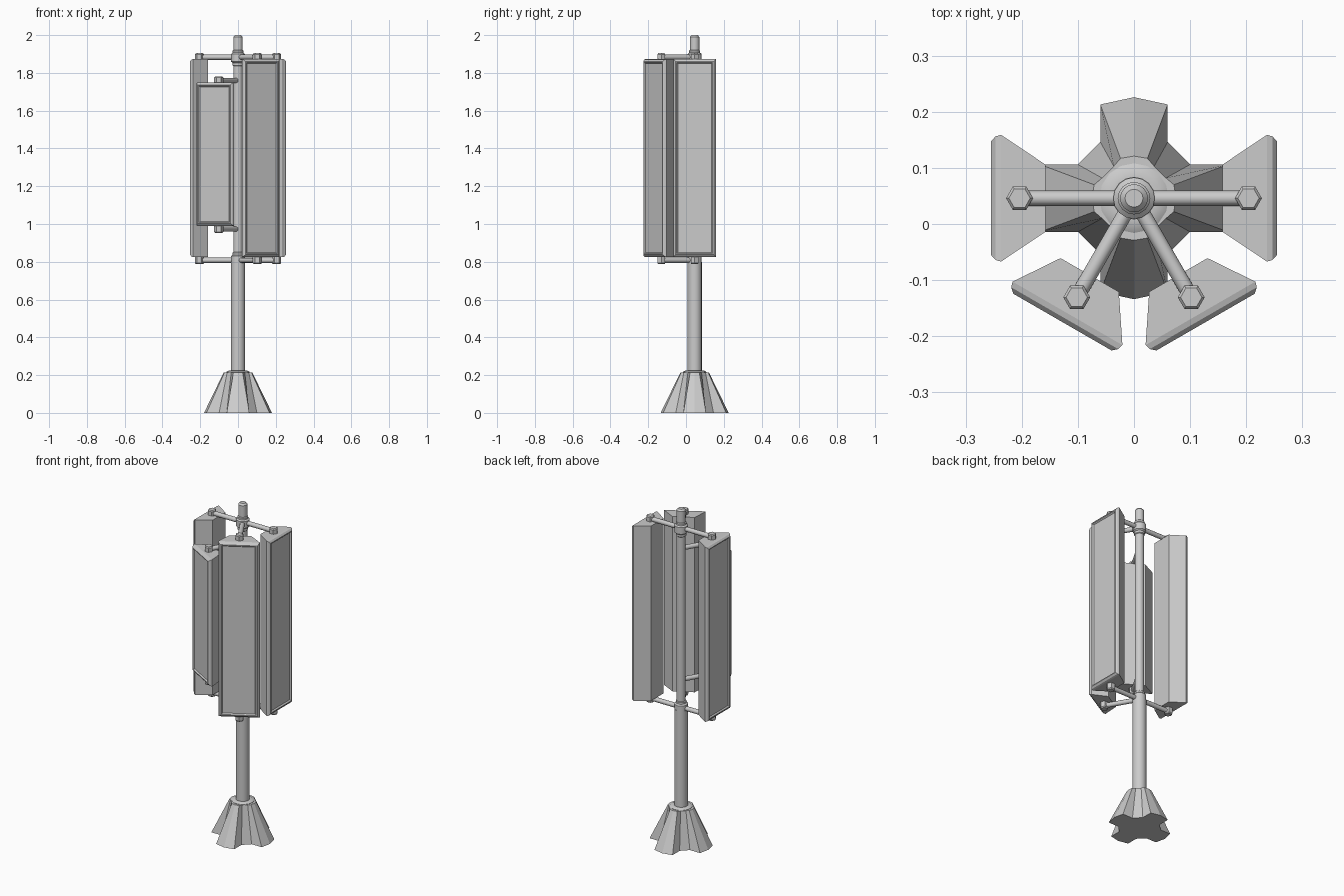
import bpy, bmesh, math
from mathutils import Vector, Matrix

if "Cube" in bpy.data.objects:
    bpy.data.objects.remove(bpy.data.objects["Cube"])

CY = 0.046  # mast position on y


def finish(name, bm, smooth=False):
    bmesh.ops.recalc_face_normals(bm, faces=bm.faces)
    me = bpy.data.meshes.new(name)
    bm.to_mesh(me)
    bm.free()
    ob = bpy.data.objects.new(name, me)
    bpy.context.collection.objects.link(ob)
    if smooth:
        bpy.ops.object.select_all(action='DESELECT')
        ob.select_set(True)
        bpy.context.view_layer.objects.active = ob
        bpy.ops.object.shade_smooth_by_angle(angle=math.radians(32))
    return ob


def loft(name, loops, smooth=False):
    """Skin a list of equal-length point loops and cap both ends."""
    bm = bmesh.new()
    rows = [[bm.verts.new(p) for p in loop] for loop in loops]
    n = len(rows[0])
    for a, b in zip(rows, rows[1:]):
        for i in range(n):
            j = (i + 1) % n
            bm.faces.new((a[i], a[j], b[j], b[i]))
    bm.faces.new(rows[0][::-1])
    bm.faces.new(rows[-1])
    return finish(name, bm, smooth)


def lathe(name, profile, x=0, y=CY, sides=16, smooth=True):
    """Turn (radius, z) pairs around a vertical axis."""
    return loft(name, [[(x + r * math.cos(2 * math.pi * i / sides),
                         y + r * math.sin(2 * math.pi * i / sides), z)
                        for i in range(sides)] for r, z in profile], smooth)


def star(quarter, z):
    """Repeat a quarter outline four times around the mast."""
    pts = []
    for k in range(4):
        for x, y in quarter:
            for _ in range(k):
                x, y = -y, x
            pts.append((x, y + CY, z))
    return pts


# Star-shaped flared foot
foot_q = [(0.18, 0), (0.167, 0.06), (0.1, 0.06), (0.06, 0.1), (0.06, 0.167)]
neck_q = [(0.075, 0), (0.071, 0.024), (0.057, 0.036), (0.036, 0.057), (0.024, 0.071)]
loft("foot", [star(foot_q, 0), star(neck_q, 0.215)])
lathe("foot_collar", [(0.062, 0.205), (0.062, 0.217), (0.05, 0.224), (0.036, 0.224)])

# Mast: thick lower tube, thin upper tube with chamfered tip
lathe("lower_mast", [(0.038, 0.2), (0.038, 0.8)])
lathe("upper_mast", [(0.025, 0.78), (0.025, 1.99), (0.016, 2.0)])

# Clamping hubs
for name, z in (("lower_hub", 0.81), ("upper_hub", 1.88)):
    lathe(name, [(0.024, z - 0.045), (0.029, z - 0.04), (0.029, z - 0.027), (0.037, z - 0.02),
                 (0.037, z + 0.02), (0.029, z + 0.027), (0.029, z + 0.037), (0.024, z + 0.042)])


def rod(name, start, end, r):
    start, end = Vector(start), Vector(end)
    d = end - start
    bm = bmesh.new()
    bmesh.ops.create_cone(bm, cap_ends=True, segments=12, radius1=r, radius2=r, depth=d.length,
                          matrix=Matrix.Translation((start + end) / 2)
                          @ d.to_track_quat('Z', 'Y').to_matrix().to_4x4())
    return finish(name, bm, True)


def panel(name, angle, z0, z1):
    """Panel antenna: wedge body, chamfered front rim, recessed front face."""
    def ring(d, half, inset):
        a, b = z0 + inset, z1 - inset
        return [(d, -half, a), (d, half, a), (d, half, b), (d, -half, b)]
    loops = [ring(0.158, 0.06, 0), ring(0.237, 0.113, 0), ring(0.247, 0.110, 0.003),
             ring(0.255, 0.101, 0.013), ring(0.255, 0.095, 0.018), ring(0.248, 0.089, 0.024)]
    ob = loft(name, loops)
    ob.data.transform(Matrix.Translation((0, CY, 0)) @ Matrix.Rotation(angle, 4, 'Z'))


# Four panels with their radial arms and hex bolts
for name, deg, z0, z1 in (("left", 180, 0.825, 1.873), ("right", 0, 0.825, 1.873),
                          ("front_right", -60, 0.825, 1.873),
                          ("front_left", -120, 0.99, 1.75)):
    a = math.radians(deg)
    bx, by = 0.204 * math.cos(a), CY + 0.204 * math.sin(a)
    panel(name + "_panel", a, z0, z1)
    for part, za, s in (("upper", z1 + 0.01, 1), ("lower", z0 - 0.017, -1)):
        rod(f"{name}_{part}_arm", (0, CY, za), (bx, by, za), 0.0135)
        lathe(f"{name}_{part}_bolt", [(0.024, za - s * 0.02), (0.024, za + s * 0.015),
                                      (0.019, za + s * 0.021)], bx, by, 6, False)
